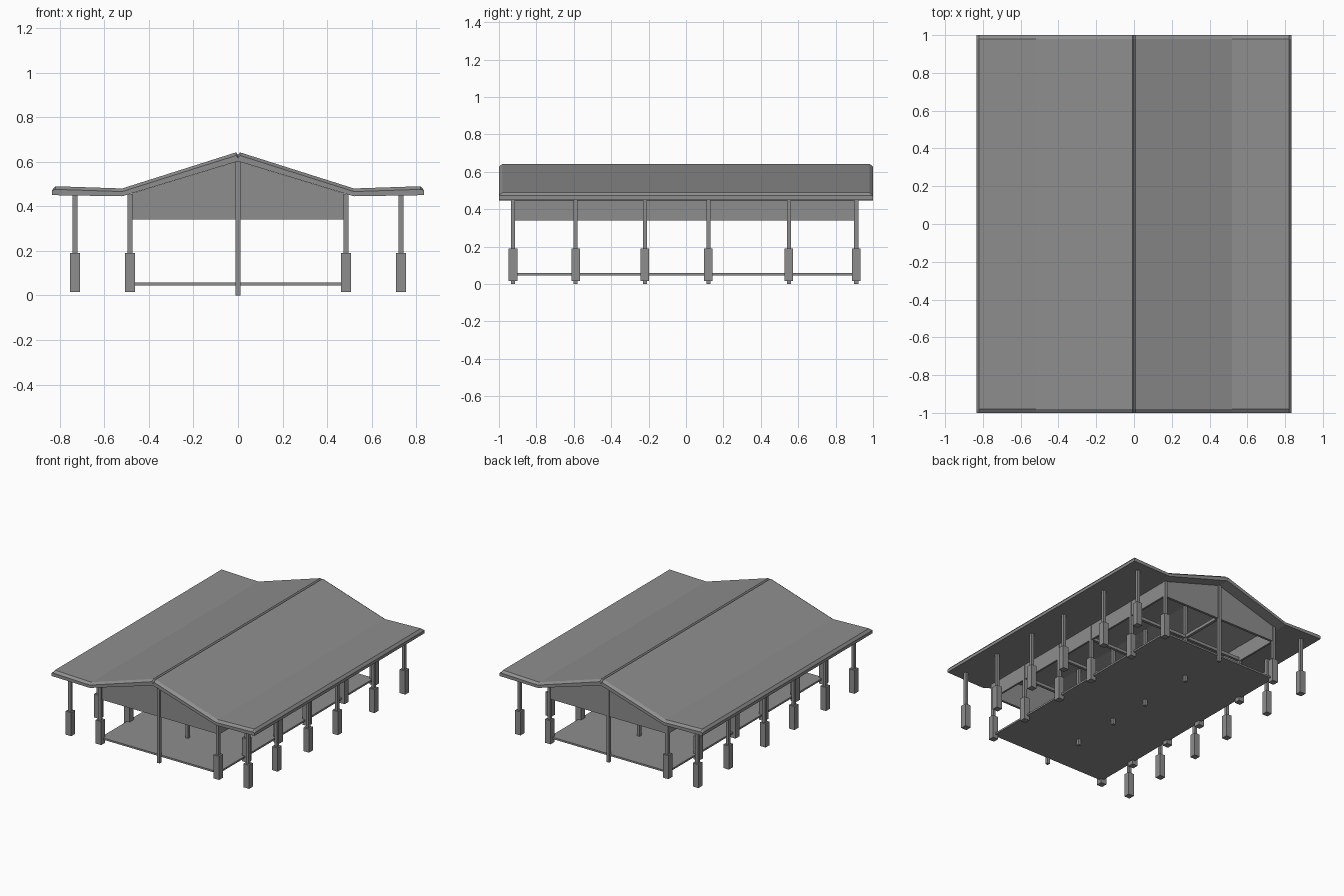
import bpy

if "Cube" in bpy.data.objects:
    bpy.data.objects.remove(bpy.data.objects["Cube"])

grey = bpy.data.materials.new("weathered grey")
grey.diffuse_color = (0.27, 0.27, 0.27, 1)
grey.use_nodes = True
grey.node_tree.nodes["Principled BSDF"].inputs["Base Color"].default_value = grey.diffuse_color


def make(name, verts, faces):
    me = bpy.data.meshes.new(name)
    me.from_pydata(verts, [], faces)
    me.materials.append(grey)
    ob = bpy.data.objects.new(name, me)
    bpy.context.collection.objects.link(ob)
    return ob


def box(name, x0, x1, y0, y1, z0, z1):
    v = [(x, y, z) for z in (z0, z1) for y in (y0, y1) for x in (x0, x1)]
    f = [(0, 2, 3, 1), (4, 5, 7, 6), (0, 1, 5, 4),
         (1, 3, 7, 5), (3, 2, 6, 7), (2, 0, 4, 6)]
    return make(name, v, f)


def post(name, x, y, half, z0, z1):
    return box(name, x - half, x + half, y - half, y + half, z0, z1)


def loft(name, sections):
    """Join equal cross-sections given as lists of (x, y, z)."""
    n = len(sections[0])
    v = [p for s in sections for p in s]
    f = [(k * n + i, k * n + (i + 1) % n, (k + 1) * n + (i + 1) % n, (k + 1) * n + i)
         for k in range(len(sections) - 1) for i in range(n)]
    f.append(tuple(reversed(range(n))))
    f.append(tuple(range(len(v) - n, len(v))))
    return make(name, v, f)


# roof: kinked gable slab with chamfered upper edges and a narrow ridge groove
under = [(-0.835, 0.45), (-0.52, 0.445), (0, 0.602), (0.52, 0.445), (0.835, 0.45)]
right_top = [(0.835, 0.472), (0.82, 0.49), (0.52, 0.48), (0.009, 0.642)]
top = right_top + [(0, 0.63)] + [(-x, z) for x, z in reversed(right_top)]


def roof_section(y, drop):
    low = [(x, y, z) for x, z in under]
    high = [(x, y, z - (drop if abs(x) < 0.83 else 0)) for x, z in top]
    return low + high


loft("roof", [roof_section(-1.0, 0.014), roof_section(-0.98, 0),
              roof_section(0.98, 0), roof_section(1.0, 0.014)])

# gable end walls, filled down to the beam line
gable = [(-0.475, 0.34), (0.475, 0.34), (0.475, 0.458), (0, 0.602), (-0.475, 0.458)]
for label, y in (("front", -0.915), ("back", 0.905)):
    loft(label + "_gable_wall", [[(x, y - 0.009, z) for x, z in gable],
                                 [(x, y + 0.009, z) for x, z in gable]])

# posts: slim shafts with square piers on the sides, plain posts down the middle
rows = [-0.925, -0.59, -0.22, 0.12, 0.55, 0.91]
for i, y in enumerate(rows):
    for side, s in (("left", -1), ("right", 1)):
        for kind, x in (("inner", 0.485), ("outer", 0.732)):
            tag = f"{side}_{kind}_{i + 1}"
            post("shaft_" + tag, s * x, y, 0.011, 0.18, 0.455)
            post("pier_" + tag, s * x, y, 0.023, 0.015, 0.19)
    post(f"centre_post_{i + 1}", 0, y, 0.011, 0.0, 0.61)
    # tie beam across the hall
    if 0 < i < 5:
        box(f"tie_beam_{i + 1}", -0.48, 0.48, y - 0.01, y + 0.01, 0.342, 0.365)

# side beams under the eaves and a beam along the middle
for side, s in (("left", -1), ("right", 1)):
    xs = sorted((s * 0.478, s * 0.492))
    box(side + "_side_beam", xs[0], xs[1], -0.915, 0.905, 0.34, 0.455)
box("middle_beam", -0.01, 0.01, -0.915, 0.905, 0.343, 0.366)

# thin raised floor
box("floor", -0.485, 0.485, -0.922, 0.908, 0.045, 0.058)
